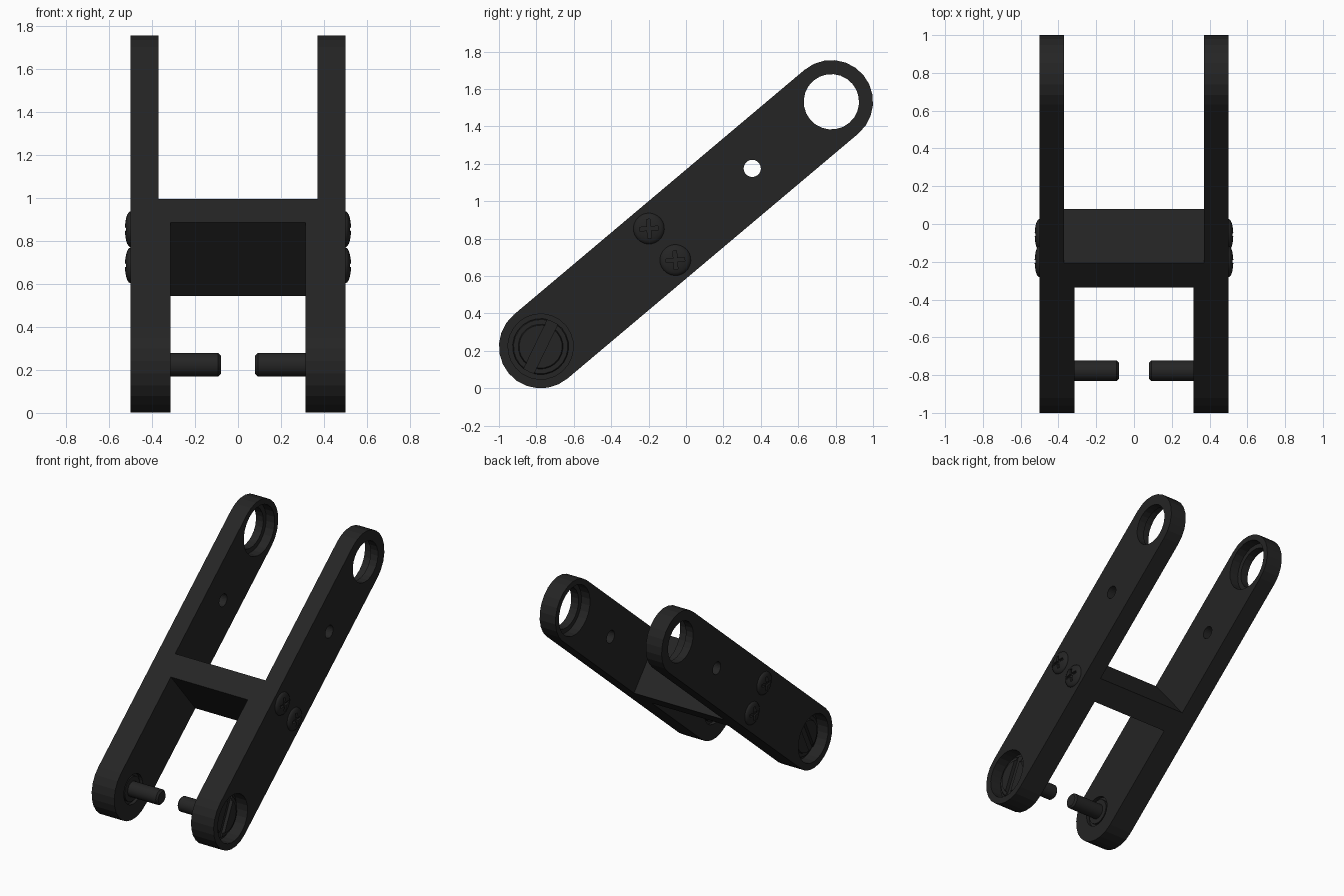
import bpy, bmesh, math
from mathutils import Matrix, Vector

if "Cube" in bpy.data.objects:
    bpy.data.objects.remove(bpy.data.objects["Cube"])

TILT = math.radians(40.1)   # slope of the arms in the YZ plane
HALF, R, MID = 1.016, 0.223, 0.8775

mat = bpy.data.materials.new("black_metal")
mat.diffuse_color = (0.018, 0.018, 0.018, 1)
mat.use_nodes = True
mat.node_tree.nodes["Principled BSDF"].inputs["Base Color"].default_value = mat.diffuse_color


def world(x, u, v):
    """u runs along the arm, v across it."""
    c, s = math.cos(TILT), math.sin(TILT)
    return Vector((x, u * c - v * s, MID + u * s + v * c))


def build(name, rings, smooth=True):
    """Skin a list of equal-length rings of (x, u, v) points, capped at both ends."""
    bm = bmesh.new()
    vs = [[bm.verts.new(world(*p)) for p in ring] for ring in rings]
    n = len(vs[0])
    for a, b in zip(vs, vs[1:]):
        for i in range(n):
            bm.faces.new((a[i], a[(i + 1) % n], b[(i + 1) % n], b[i]))
    bm.faces.new(vs[0])
    bm.faces.new(vs[-1])
    bmesh.ops.recalc_face_normals(bm, faces=bm.faces)
    me = bpy.data.meshes.new(name)
    bm.to_mesh(me)
    bm.free()
    me.materials.append(mat)
    ob = bpy.data.objects.new(name, me)
    bpy.context.collection.objects.link(ob)
    return ob


def prism(name, outline, x0, x1):
    return build(name, [[(x, u, v) for u, v in outline] for x in (x0, x1)])


def lathe(name, u, v, profile, n=24):
    """Turn (x, radius) pairs around an axis parallel to X."""
    return build(name, [[(x, u + r * math.cos(math.tau * i / n), v + r * math.sin(math.tau * i / n))
                         for i in range(n)] for x, r in profile])


def slot(u, v, length, width, angle, x0, x1):
    rot = Matrix.Rotation(angle, 2)
    pts = [rot @ Vector((a * length / 2, b * width / 2))
           for a, b in ((-1, -1), (1, -1), (1, 1), (-1, 1))]
    return prism("slot_cutter", [(u + p.x, v + p.y) for p in pts], x0, x1)


def cut(ob, cutter):
    m = ob.modifiers.new("cut", 'BOOLEAN')
    m.operation, m.solver, m.object = 'DIFFERENCE', 'EXACT', cutter
    bpy.context.view_layer.objects.active = ob
    bpy.ops.object.modifier_apply(modifier=m.name)
    bpy.data.objects.remove(cutter)


def finish(ob, mirror=True, smooth=None):
    if mirror:
        ob.modifiers.new("mirror", 'MIRROR').use_mirror_merge = False
    if smooth:
        bpy.ops.object.select_all(action='DESELECT')
        ob.select_set(True)
        bpy.context.view_layer.objects.active = ob
        bpy.ops.object.shade_smooth_by_angle(angle=math.radians(smooth))


# Side arms: capsule plates, thicker below the crossbar
arc = [math.pi * i / 12 - math.pi / 2 for i in range(13)]
capsule = [(HALF + R * math.cos(a), R * math.sin(a)) for a in arc]
capsule += [(-u, -v) for u, v in capsule]
arm = prism("side_arm", capsule, 0.315, 0.5)
cut(arm, prism("step_cutter", [(-0.25, -0.4), (1.5, -0.4), (1.5, 0.4), (-0.25, 0.4)], 0.2, 0.37))
for u, r, x0, x1 in ((HALF, 0.148, 0.3, 0.6),      # upper bearing hole
                     (HALF, 0.182, 0.3, 0.44),     # its inner counterbore
                     (0.463, 0.046, 0.3, 0.6),     # small hole
                     (-HALF, 0.175, 0.41, 0.6),    # lower outer recess
                     (-HALF, 0.11, 0.25, 0.34)):   # lower inner recess
    cut(arm, lathe("hole_cutter", u, 0, [(x0, r), (x1, r)]))
finish(arm)

# Crossbar between the arms
bar = prism("crossbar", [(-0.252, -R), (-0.083, -R), (-0.083, R), (-0.252, R)], -0.37, 0.37)
finish(bar, mirror=False)

# Pivot screws with inward pins and slotted heads
pivot = lathe("pivot_screw", -HALF, 0, [
    (0.08, 0.043), (0.092, 0.055), (0.322, 0.055), (0.322, 0.09), (0.345, 0.09),
    (0.4, 0.09), (0.4, 0.15), (0.43, 0.15), (0.435, 0.145), (0.435, 0.12), (0.45, 0.115)])
cut(pivot, slot(-HALF, 0, 0.4, 0.06, math.radians(24), 0.425, 0.6))
finish(pivot, smooth=30)

# Domed cross-head screws holding the crossbar
for i, v in enumerate((0.11, -0.11)):
    dome = [(0.48, 0.083), (0.501, 0.083)]
    dome += [(0.501 + 0.025 * math.sin(math.radians(a)), 0.083 * math.cos(math.radians(a)))
             for a in (18, 36, 54, 70, 83)]
    screw = lathe(f"dome_screw_{i + 1}", -0.167, v, dome)
    for turn in (0, 90):
        cut(screw, slot(-0.167, v, 0.1, 0.02, math.radians(turn - 36), 0.508, 0.6))
    finish(screw, smooth=35)
